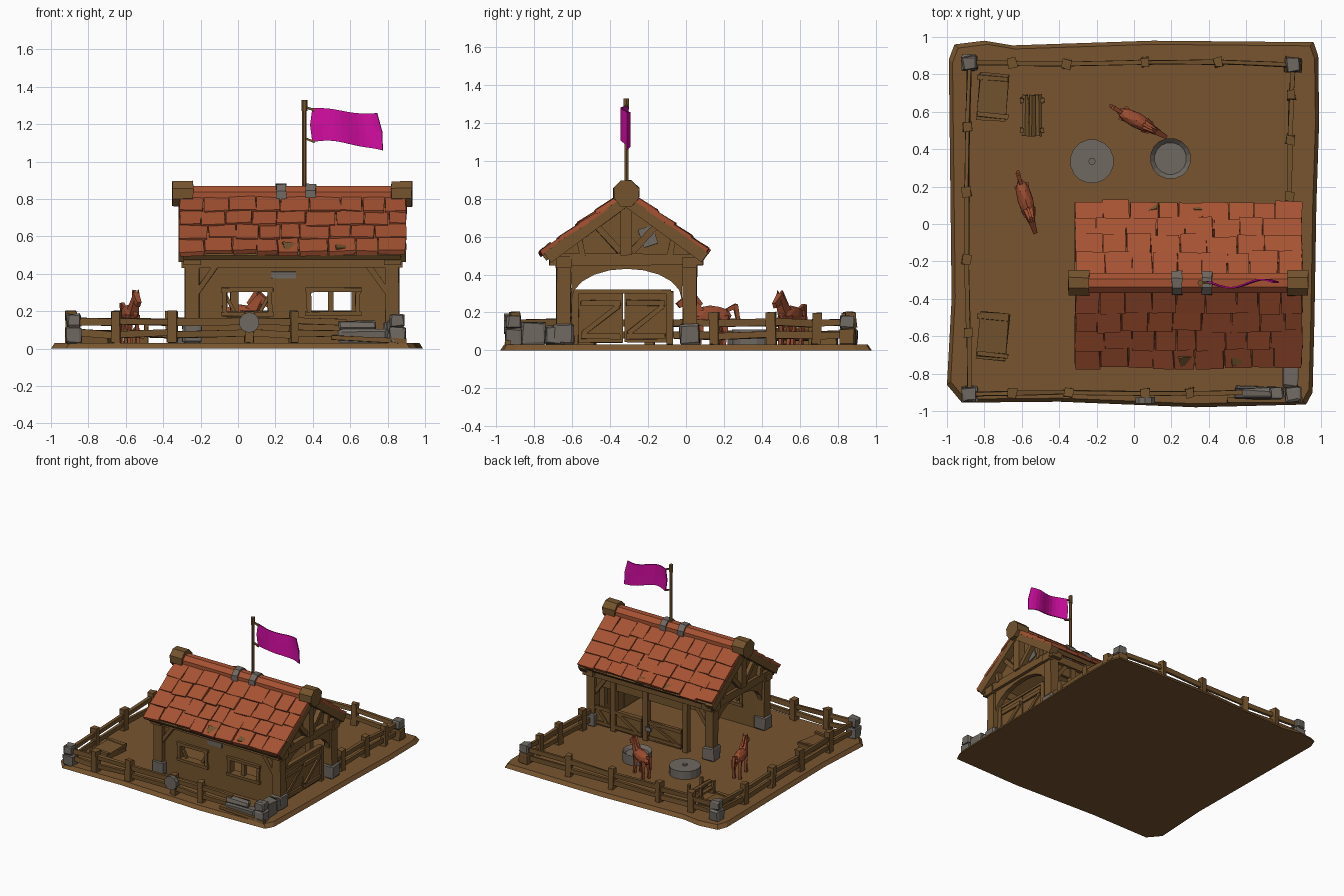
import bpy, bmesh, math, random
from mathutils import Vector, Matrix, Euler

if "Cube" in bpy.data.objects:
    bpy.data.objects.remove(bpy.data.objects["Cube"])
random.seed(4)

def mat(name, c):
    m = bpy.data.materials.new(name)
    m.diffuse_color = (*c, 1)
    m.use_nodes = True
    m.node_tree.nodes["Principled BSDF"].inputs["Base Color"].default_value = m.diffuse_color
    return m
WOOD = mat("brown wood", (0.175, 0.088, 0.027))
EARTH = mat("brown earth", (0.185, 0.09, 0.028))
STONE = mat("grey stone", (0.16, 0.14, 0.12))
TILE = mat("red clay", (0.38, 0.085, 0.032))
COAT = mat("chestnut coat", (0.33, 0.075, 0.03))
PINK = mat("magenta cloth", (0.65, 0.004, 0.36))

def finish(name, bm, m, M=None, j=0):
    for v in bm.verts:
        if M: v.co = M @ v.co
        v.co += Vector([random.uniform(-j, j) for _ in range(3)])
    bmesh.ops.recalc_face_normals(bm, faces=bm.faces[:])
    me = bpy.data.meshes.new(name)
    bm.to_mesh(me); bm.free()
    me.materials.append(m)
    o = bpy.data.objects.new(name, me)
    bpy.context.collection.objects.link(o)
    return o

def box(name, m, c, s, rot=(0, 0, 0), j=0.003, bev=0.0):
    bm = bmesh.new()
    bmesh.ops.create_cube(bm, size=1, matrix=Matrix.Diagonal((*s, 1)))
    if bev:
        bmesh.ops.bevel(bm, geom=bm.edges[:], offset=bev, segments=1, affect='EDGES')
    return finish(name, bm, m, Matrix.Translation(c) @ Euler(rot).to_matrix().to_4x4(), j)

def span(name, m, x, y, z, j=0.003, bev=0.0):
    return box(name, m, [(a[0] + a[1]) / 2 for a in (x, y, z)], [a[1] - a[0] for a in (x, y, z)], j=j, bev=bev)

def along(p, q):
    d = Vector(q) - Vector(p)
    return d.length, Matrix.Translation((Vector(p) + Vector(q)) / 2) @ d.to_track_quat('X', 'Z').to_matrix().to_4x4()

def beam(name, m, p, q, w, h, taper=1.0, j=0.002):
    L, M = along(p, q)
    bm = bmesh.new()
    bmesh.ops.create_cube(bm, size=1, matrix=Matrix.Diagonal((L, w, h, 1)))
    for v in bm.verts:
        if v.co.x > 0: v.co.y *= taper; v.co.z *= taper
    return finish(name, bm, m, M, j)

def rod(name, m, p, q, r, n=8, r2=None, j=0.0, dish=0):
    L, M = along(p, q)
    bm = bmesh.new()
    bmesh.ops.create_cone(bm, cap_ends=True, segments=n, radius1=r, radius2=r2 or r, depth=L)
    if dish:  # hollow the upper end
        top = max(bm.faces, key=lambda f: f.calc_center_median().z)
        bmesh.ops.inset_region(bm, faces=[top], thickness=r * 0.22)
        bmesh.ops.translate(bm, verts=top.verts[:], vec=(0, 0, -dish))
    return finish(name, bm, m, M @ Matrix.Rotation(math.pi / 2, 4, 'Y') @ Matrix.Rotation(math.pi / n, 4, 'Z'), j)

def prism_x(name, m, pts, x0, x1):
    bm = bmesh.new()
    f = bm.faces.new([bm.verts.new((x0, y, z)) for y, z in pts])
    r = bmesh.ops.extrude_face_region(bm, geom=[f])
    bmesh.ops.translate(bm, verts=[v for v in r['geom'] if isinstance(v, bmesh.types.BMVert)], vec=(x1 - x0, 0, 0))
    return finish(name, bm, m)

# uneven ground plate
outline = [(-.99, .88), (-.96, .96), (-.8, .98), (-.65, .955), (.1, .98), (.96, .972), (.985, .9), (.99, .55), (.975, .1),
           (.965, -.5), (.955, -.9), (.92, -.965), (.33, -.98), (-.4, -.95), (-.92, -.955), (-1, -.86), (-.975, -.4)]
bm = bmesh.new()
f = bm.faces.new([bm.verts.new((x, y, 0)) for x, y in outline])
r = bmesh.ops.extrude_face_region(bm, geom=[f])
for v in [g for g in r['geom'] if isinstance(g, bmesh.types.BMVert)]:
    v.co = Vector((v.co.x * .98, v.co.y * .98, .03))
finish("ground", bm, EARTH)

# fences: posts at listed points, two rails between neighbours
def fence(name, pts, ends=True):
    for i, (x, y) in enumerate(pts):
        if 0 < i < len(pts) - 1:
            box(name + "_post", WOOD, (x, y, .115), (.045, .05, .17), (0, 0, random.uniform(-.2, .2)), .005)
        if i:
            a, b = pts[i - 1], (x, y)
            for z in (.08, .145):
                t = random.uniform(-.008, .008)
                beam(name + "_rail", WOOD, (*a, z + t), (*b, z - t), .022, .036, j=.004)
fence("back_fence", [(-.88, .86), (-.65, .86), (-.36, .855), (.06, .865), (.45, .865), (.85, .85)])
fence("left_fence", [(-.88, .86), (-.89, .52), (-.895, .17), (-.895, -.19), (-.885, -.58), (-.88, -.91)])
fence("front_fence", [(-.88, -.91), (-.65, -.905), (-.35, -.9), (.06, -.905), (.3, -.905), (.58, -.9)])
fence("right_fence", [(.85, .85), (.84, .69), (.835, .45), (.83, .15), (.83, .04)])

# corner stones and stone wall by the front right corner
for x, y in ((-.88, .86), (-.88, -.91), (.85, -.91), (.85, .85)):
    box("corner_stone", STONE if y < .8 or x < 0 else WOOD, (x, y, .07), (.085, .085, .09), j=.006, bev=.008)
    box("corner_cap", STONE, (x, y, .15), (.075, .075, .07), (0, 0, .1), .006, .008)
for (x0, x1, y0, y1, z0, z1) in ((.54, .8, -.935, -.87, .03, .1), (.54, .74, -.93, -.88, .1, .15), (.79, .88, -.87, -.74, .03, .15), (.8, .87, -.74, -.64, .03, .13)):
    span("stone_wall", STONE, (x0, x1), (y0, y1), (z0, z1), .007, .01)
beam("fallen_board", WOOD, (.5, -.94, .06), (.9, -.94, .04), .03, .025)
rod("hung_wheel", STONE, (.06, -.96, .14), (.06, -.925, .14), .055, 10)

# main posts with stone feet, plates and tie beams
for x in (-.245, .825):
    for y in (-.645, .02):
        box("corner_post", WOOD, (x, y, .245), (.072, .075, .43), j=.004)
        box("post_foot", STONE, (x, y, .085), (.1, .105, .11), j=.005, bev=.01)
    span("tie_beam", WOOD, (x - .045, x + .045), (-.72, .09), (.45, .51))
for y in (-.645, .02):
    span("wall_plate", WOOD, (-.3, .88), (y - .04, y + .04), (.435, .495))

# front wall with two windows, built from panels
for x0, x1, z0, z1 in ((-.21, -.07, .03, .44), (-.07, .17, .03, .19), (-.07, .17, .31, .44), (.17, .38, .03, .44),
                       (.38, .64, .03, .19), (.38, .64, .31, .44), (.64, .79, .03, .44), (.48, .51, .19, .31)):
    span("front_wall", WOOD, (x0, x1), (-.645, -.61), (z0, z1), 0)
for x0, x1 in ((-.07, .17), (.38, .64)):
    for z in (.185, .315):
        span("window_ledge", WOOD, (x0 - .02, x1 + .02), (-.665, -.6), (z - .012, z + .012))
    for x in (x0, x1):
        span("window_jamb", WOOD, (x - .012, x + .012), (-.66, -.605), (.19, .31))
beam("window_brace", WOOD, (-.07, -.63, .29), (-.02, -.63, .2), .02, .018)
beam("window_brace", WOOD, (.17, -.63, .29), (.12, -.63, .2), .02, .018)
span("stone_patch", STONE, (.18, .31), (-.652, -.64), (.375, .41), .002)
for x, s in ((-.22, 1), (.8, -1)):
    for y in (-.66, .03):
        beam("post_brace", WOOD, (x, y, .3), (x + s * .1, y, .44), .035, .03)

# back side with stall posts and half doors
for x in (-.02, .34, .63):
    span("stall_post", WOOD, (x - .022, x + .022), (0, .045), (.03, .44))
span("back_header", WOOD, (-.02, .79), (.005, .03), (.36, .44), 0)
for x0, x1 in ((.02, .3), (.38, .6), (.66, .79)):
    span("stall_door", WOOD, (x0, x1), (.015, .04), (.045, .2))
    for z in (.07, .19):
        span("door_batten", WOOD, (x0 - .01, x1 + .01), (.035, .052), (z - .013, z + .013))
    beam("door_cross", WOOD, (x0 + .02, .045, .075), (x1 - .02, .045, .185), .012, .022)
span("door_latch", STONE, (.28, .33), (.045, .056), (.12, .15))

# right end gate, two leaves
for y0, y1 in ((-.565, -.335), (-.325, -.1)):
    span("end_gate", WOOD, (.79, .815), (y0, y1), (.04, .3))
    for z in (.075, .25):
        span("gate_batten", WOOD, (.81, .83), (y0 + .01, y1 - .01), (z - .015, z + .015))
    beam("gate_cross", WOOD, (.82, y0 + .02, .09), (.82, y1 - .02, .235), .012, .025)
span("gate_top", WOOD, (.785, .825), (-.6, -.08), (.3, .32))
for y in (-.585, -.085):
    span("gate_post", WOOD, (.785, .825), (y - .018, y + .018), (.03, .31))

# end arches and gable trusses
arc = [(-.3125 + .29 * math.cos(t), .27 + .16 * math.sin(t)) for t in [i * math.pi / 10 for i in range(11)]]
for x, s in ((-.245, -1), (.825, 1)):
    prism_x("end_arch", WOOD, [(-.61, .46), (-.015, .46)] + arc, x - .02, x + .02)
    prism_x("gable_wall", WOOD, [(-.66, .5), (.03, .5), (-.315, .78)], x - .02, x + .005)
    g = x + s * .03
    span("king_post", WOOD, (g - .03, g + .03), (-.345, -.285), (.5, .8))
    for d in (-1, 1):
        beam("gable_strut", WOOD, (g, -.315 + d * .03, .52), (g, -.315 + d * .17, .67), .04, .035)
        beam("gable_strut", WOOD, (g, -.315 + d * .23, .5), (g, -.315 + d * .25, .6), .04, .03)
        beam("rafter", WOOD, (g + s * .01, -.315, .79), (g + s * .01, -.315 + d * .415, .488), .065, .06)
    box("gable_stone", STONE, (x + s * .004, -.2, .6), (.02, .08, .1), (.3, 0, 0))

# roof: boarding with overlapping tile rows on both slopes
A = math.radians(36.5)
for d in (-1, 1):
    reach = .535 if d < 0 else .51
    c = (.29, -.315 + d * reach / 2 * math.cos(A), .803 - reach / 2 * math.sin(A))
    box("roof_boarding", WOOD, c, (1.16, reach, .03), (-d * A, 0, 0))
    for row in range(4):
        s = .105 + row * (reach - .17) / 3
        x = -.315
        while x < .88:
            w = min(random.uniform(.1, .165), .9 - x)
            if .9 - x - w < .07: w = .9 - x
            t = s + random.uniform(-.012, .012)
            box("roof_tile", TILE, (x + w / 2, -.315 + d * t * math.cos(A), .838 - t * math.sin(A)),
                (w - .005, .17, .026), (-d * (A - .07), random.uniform(-.03, .03), random.uniform(-.03, .03)), .004)
            x += w
for x in (.28, .56):
    box("eave_tuft", WOOD, (x, -.725, .535), (.08, .05, .035), (A, 0, .1), .01)
    box("eave_tuft", WOOD, (x - .2, .085, .54), (.09, .05, .03), (-A, 0, .1), .01)

# ridge log, end caps and straps
rod("ridge_log", TILE, (-.3, -.315, .815), (.88, -.315, .815), .058, 8)
for x in (-.295, .875):
    rod("ridge_cap", WOOD, (x - .055, -.315, .828), (x + .055, -.315, .828), .074, 8, j=.004)
for x in (.23, .39):
    rod("ridge_strap", STONE, (x - .027, -.315, .818), (x + .027, -.315, .818), .068, 8, j=.003)

# flag pole and waving flag
rod("flag_pole", WOOD, (.355, -.315, .8), (.355, -.315, 1.3), .012, 6)
rod("pole_tip", WOOD, (.355, -.315, 1.27), (.355, -.315, 1.33), .016, 6)
for z in (1.115, 1.285):
    beam("flag_tie", WOOD, (.355, -.315, z + .01), (.41, -.315, z - .01), .012, .012)
bm = bmesh.new()
cols = []
for i in range(13):
    u = i / 12
    y = -.315 + .022 * math.sin(u * 6.5 + 2.6)
    top = 1.285 - .03 * u + .006 * math.sin(u * 7)
    bot = 1.105 - .05 * u ** 3 + .008 * math.sin(u * 7)
    cols.append([bm.verts.new((.4 + (.345 + .03 * (1 - k)) * u - .012 * math.sin(math.pi * k) * (1 - 2 * u), y, bot + (top - bot) * k)) for k in (0, .5, 1)])
for a, b in zip(cols, cols[1:]):
    for k in (0, 1):
        bm.faces.new((a[k], b[k], b[k + 1], a[k + 1]))
o = finish("flag", bm, PINK)
o.modifiers.new("thickness", 'SOLIDIFY').thickness = .008

# horses, local x forward
def horse(x, y, ang):
    M = Matrix.Translation((x, y, 0)) @ Matrix.Rotation(ang, 4, 'Z')
    P = lambda *p: M @ Vector(p)
    bm = bmesh.new()
    bmesh.ops.create_icosphere(bm, subdivisions=2, radius=1)
    finish("horse_body", bm, COAT, M @ Matrix.Translation((-.01, 0, .185)) @ Matrix.Diagonal((.115, .042, .05, 1)), .002)
    beam("horse_neck", COAT, P(.06, 0, .195), P(.115, 0, .275), .05, .065, .65)
    beam("horse_head", COAT, P(.1, 0, .28), P(.17, 0, .235), .036, .048, .6)
    beam("horse_mane", COAT, P(.045, 0, .235), P(.1, 0, .305), .014, .03)
    for s in (-1, 1):
        beam("horse_ear", COAT, P(.105, s * .012, .29), P(.11, s * .015, .315), .012, .012, .3)
        for lx in (-.075, .06):
            beam("horse_thigh", COAT, P(lx, s * .022, .18), P(lx - .01, s * .024, .1), .03, .045, .55)
            beam("horse_shin", COAT, P(lx - .01, s * .024, .105), P(lx, s * .024, .028), .018, .02)
    beam("horse_tail", COAT, P(-.1, 0, .21), P(-.15, 0, .235), .02, .022)
    beam("horse_tail", COAT, P(-.145, 0, .24), P(-.165, 0, .14), .024, .026, .6)
horse(.02, .55, math.radians(-29))
horse(-.577, .12, math.radians(-74))

# yard furniture: millstone, water basin, log rack, board stacks
rod("millstone", STONE, (-.225, .335, .025), (-.225, .335, .095), .118, 16)
rod("millstone_pin", STONE, (-.225, .335, .09), (-.225, .335, .105), .02, 6)
rod("water_basin", STONE, (.195, .35, .025), (.195, .35, .11), .11, 16, dish=.025)
for k in (-1, 0, 1):
    rod("rack_log", WOOD, (-.545 + k * .035, .47, .07 + .03 * (k == 0)), (-.545 + k * .035, .69, .07 + .03 * (k == 0)), .02, 6, j=.004)
for y in (.5, .66):
    span("rack_foot", WOOD, (-.605, -.485), (y - .015, y + .015), (.025, .06))
    for x in (-.6, -.49):
        span("rack_stake", WOOD, (x - .01, x + .01), (y - .012, y + .012), (.025, .13))
for y, ang in ((.68, -.08), (-.6, -.1)):
    box("board_stack", WOOD, (-.755, y, .045), (.15, .24, .035), (0, 0, ang), .005)
    box("top_board", WOOD, (-.755, y, .072), (.155, .25, .016), (.03, 0, ang), .005)
    for k in (-.1, .1):
        box("stack_batten", WOOD, (-.755, y + k, .085), (.165, .025, .014), (0, 0, ang))
